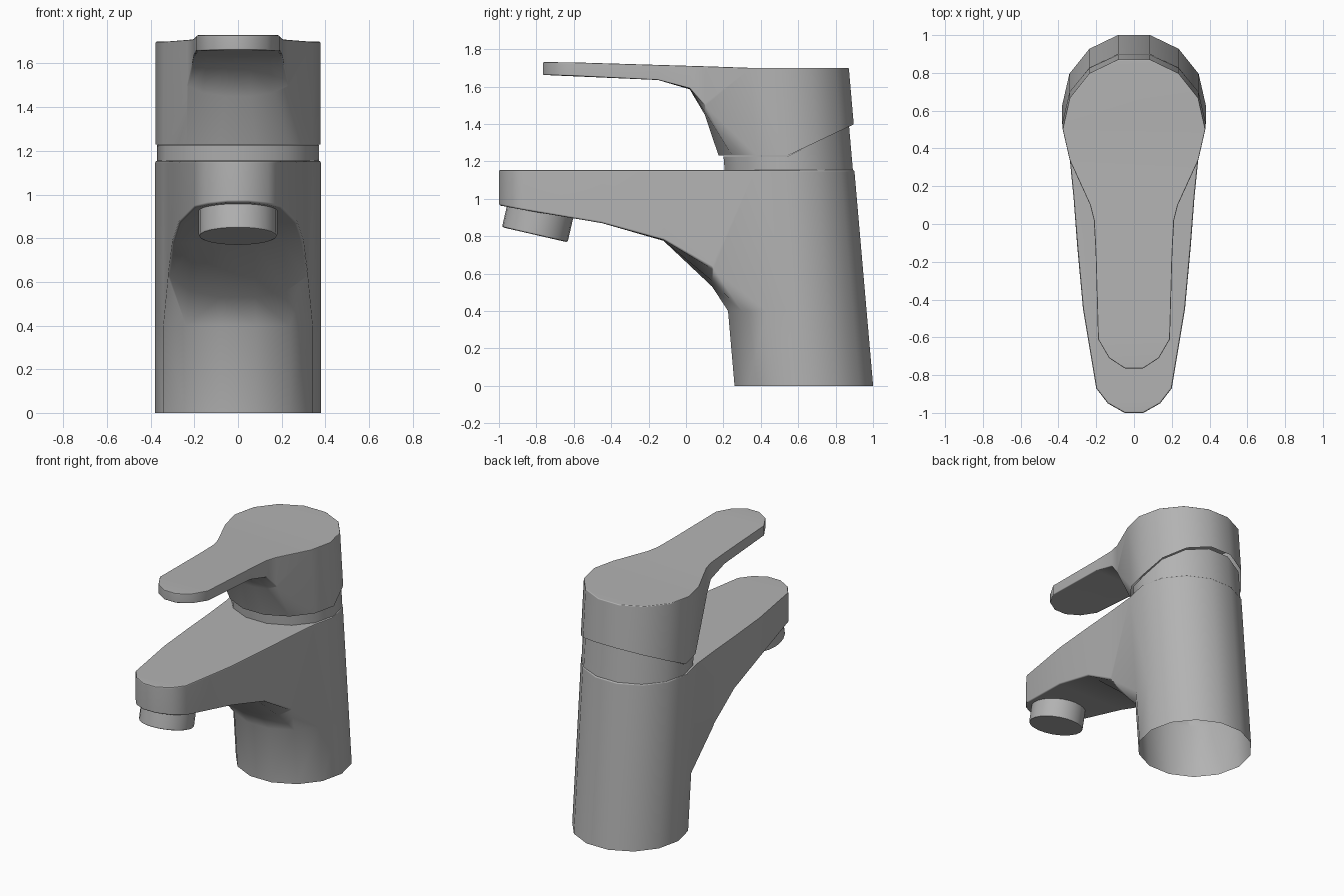
import bpy, bmesh, math
from mathutils import Matrix

if "Cube" in bpy.data.objects:
    bpy.data.objects.remove(bpy.data.objects["Cube"])

SIDES = 14
FRACS = [1, .693, .247]            # relative x of the three points per half row

grey = bpy.data.materials.new("dark_grey_metal")
grey.diffuse_color = (.45, .45, .45, 1)
grey.use_nodes = True
grey.node_tree.nodes["Principled BSDF"].inputs["Base Color"].default_value = grey.diffuse_color


def column_point(k, z, r=.38, shift=0):
    """Corner k of the leaning 14-sided column (k=0 is just right of the back)."""
    a = (k + .5) * 2 * math.pi / SIDES
    return (r * math.sin(a), .63 + shift - .087 * z + r * math.cos(a), z)


def finish(bm, name, bevel):
    bmesh.ops.recalc_face_normals(bm, faces=bm.faces)
    if bevel:
        edges = [e for e in bm.edges if len(e.link_faces) == 2
                 and e.calc_face_angle() > math.radians(55)]
        bmesh.ops.bevel(bm, geom=edges, offset=bevel, segments=2, profile=.5,
                        affect='EDGES', clamp_overlap=True)
        bmesh.ops.recalc_face_normals(bm, faces=bm.faces)
    me = bpy.data.meshes.new(name)
    bm.to_mesh(me)
    bm.free()
    me.materials.append(grey)
    ob = bpy.data.objects.new(name, me)
    bpy.context.collection.objects.link(ob)
    bpy.ops.object.select_all(action='DESELECT')
    ob.select_set(True)
    bpy.context.view_layer.objects.active = ob
    bpy.ops.object.shade_smooth_by_angle(angle=math.radians(44))
    # keep the large flat faces evenly shaded
    ob.modifiers.new("even_shading", 'WEIGHTED_NORMAL').keep_sharp = True
    return ob


def row(x, y, z_edge, z_mid):
    """Right half of one row under the arm, from the edge to the middle."""
    return [(x * f, y, z_mid + (z_edge - z_mid) * w) for f, w in zip(FRACS, (1, .3, 0))]


def tip(x, ys, zs):
    return [(x * f, y, z) for f, y, z in zip(FRACS, ys, zs)]


def arm_shell(name, r, shift, low_z, rows, top_z, base_z=None, bevel=.01):
    """Round column that blends into a forward arm, with a flat top."""
    bm = bmesh.new()

    def pair(p):
        return bm.verts.new(p), bm.verts.new((-p[0], p[1], p[2]))

    def strip(a, b):
        """Faces between two half outlines, on both sides."""
        for i in range(len(a) - 1):
            for s in (0, 1):
                bm.faces.new((a[i][s], a[i + 1][s], b[i + 1][s], b[i][s]))

    low = [pair(column_point(k, low_z(k), r, shift)) for k in range(7)]
    grid = [low[4:]] + [[pair(p) for p in rw] for rw in rows]
    # underside rows
    for a, b in zip(grid, grid[1:]):
        strip(a, b)
        bm.faces.new((a[2][0], b[2][0], b[2][1], a[2][1]))
    # side walls up to the top outline
    lower = low[:4] + [g[0] for g in grid[:-1]] + grid[-1]
    upper = []
    for i, (v, _) in enumerate(lower):
        x, y = v.co.x, v.co.y
        z = top_z(y)
        if i < 5:
            x, y, _z = column_point(i, z, r, shift)
        upper.append(pair((x, y, z)))
    strip(lower, upper)
    for i in (0, -1):
        bm.faces.new((lower[i][0], lower[i][1], upper[i][1], upper[i][0]))
    # top as cross strips
    for a, b in zip(upper, upper[1:]):
        bm.faces.new((a[0], b[0], b[1], a[1]))
    # column below the arm, open at the bottom
    if base_z is not None:
        base = [pair(column_point(k, base_z, r, shift)) for k in range(7)]
        strip(low, base)
        for i in (0, -1):
            bm.faces.new((low[i][0], low[i][1], base[i][1], base[i][0]))
    return finish(bm, name, bevel)


def slope_z(k):
    """Lower rim of the handle head: level in front, rising to the back."""
    return 1.23 + .172 * max(0, math.cos((k + .5) * 2 * math.pi / SIDES))


# Body with spout
arm_shell("body_and_spout", .38, 0, lambda k: .4,
          [row(.32, .14, .63, .53), row(.30, -.12, .78, .775),
           row(.27, -.45, .87, .87),
           tip(.20, (-.87, -.95, -1.0), (.94, .955, .965))],
          lambda y: 1.155, base_z=0)

# Lever handle with its round head
arm_shell("lever_handle", .378, .02, slope_z,
          [row(.232, .10, 1.50, 1.45), row(.212, .02, 1.59, 1.585),
           row(.203, -.15, 1.635, 1.635),
           tip(.19, (-.61, -.71, -.765), (1.657, 1.66, 1.662))],
          lambda y: 1.70 + .03 * min(1, max(0, (.37 - y) / 1.0)), bevel=.006)

# Collar between body and handle
bm = bmesh.new()
rings = []
for top in (0, 1):
    ring = []
    for k in range(SIDES):
        z = slope_z(k) - .003 if top else 1.15
        x, y, _ = column_point(k, z, .37)
        mid = .63 - .087 * z
        ring.append(bm.verts.new((x, mid + .02 + (y - mid) * .95, z)))
    rings.append(ring)
for k in range(SIDES):
    j = (k + 1) % SIDES
    bm.faces.new((rings[0][k], rings[0][j], rings[1][j], rings[1][k]))
for k in range(6):                 # cross strips closing the top
    t = rings[1]
    bm.faces.new((t[k], t[k + 1], t[-2 - k], t[-1 - k]))
finish(bm, "collar", 0)

# Tilted water outlet under the spout tip
bm = bmesh.new()
bmesh.ops.create_cone(bm, cap_ends=True, segments=24, radius1=.18, radius2=.18, depth=.2,
                      matrix=Matrix.Translation((0, -.786, .905)) @ Matrix.Rotation(-.226, 4, 'X'))
finish(bm, "water_outlet", .01)
